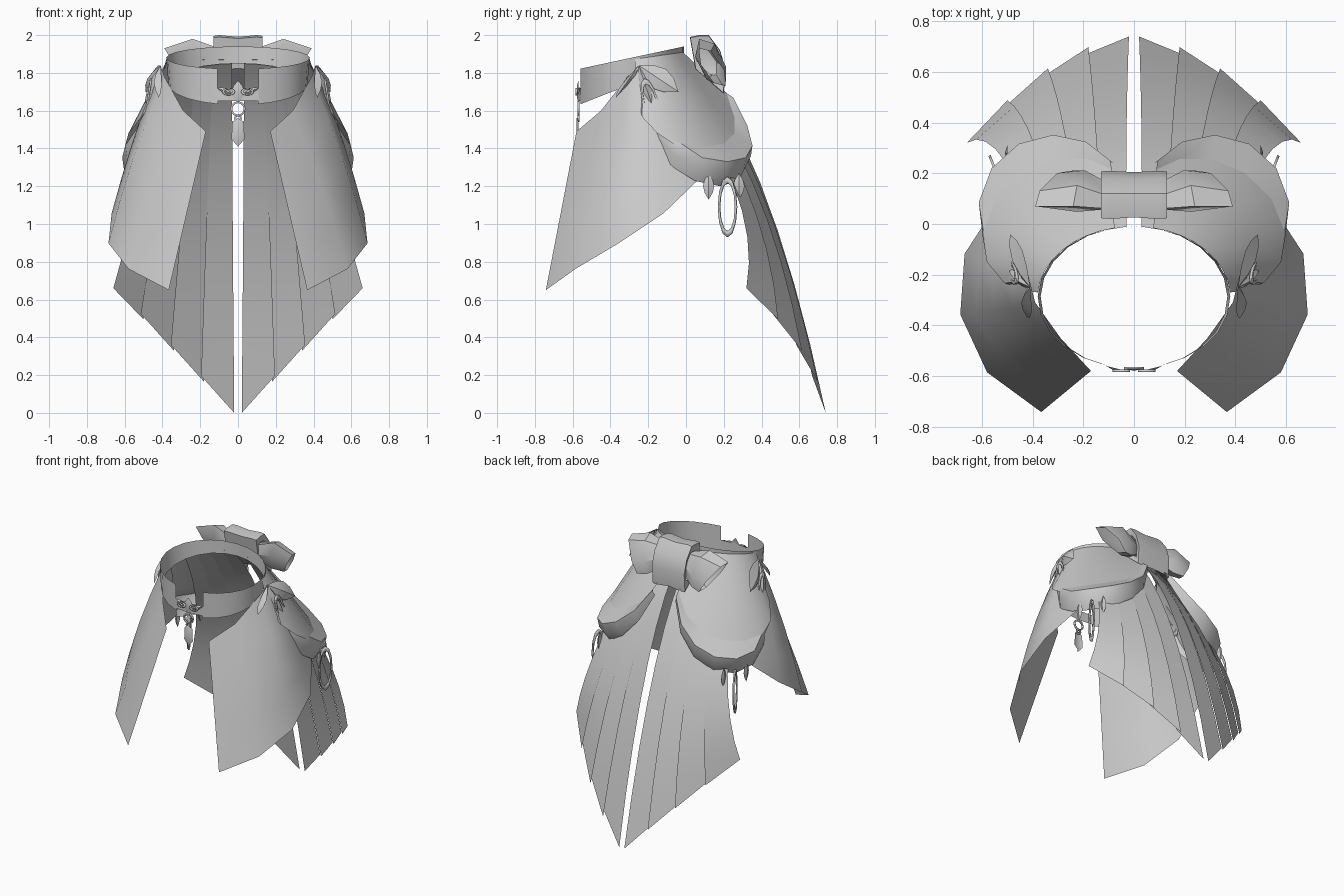
import bpy, bmesh
from math import sin, cos, pi, tau, radians
from mathutils import Vector

cube = bpy.data.objects.get("Cube")
if cube:
    bpy.data.objects.remove(cube)

grey = bpy.data.materials.new("soft_grey")
grey.use_nodes = True
colour = (.6, .6, .6, 1)
grey.diffuse_color = colour
grey.node_tree.nodes["Principled BSDF"].inputs["Base Color"].default_value = colour
made = []


def vec(x, y, z):
    return Vector((x, y, z))


def spread(start, end, count):
    """Evenly spaced values, both ends included."""
    return [start + (end - start) * i / (count - 1) for i in range(count)]


def sheet(name, rows, loop=False, thickness=0, mirror=True):
    """Skin a grid of points, given row by row, and mirror it to the other side."""
    bm = bmesh.new()
    grid = [[bm.verts.new(point) for point in row] for row in rows]
    for upper_row, lower_row in zip(grid, grid[1:]):
        count = len(upper_row)
        for i in range(count if loop else count - 1):
            j = (i + 1) % count
            bm.faces.new((upper_row[i], upper_row[j], lower_row[j], lower_row[i]))
    bmesh.ops.remove_doubles(bm, verts=bm.verts, dist=.001)
    bmesh.ops.recalc_face_normals(bm, faces=bm.faces)
    mesh = bpy.data.meshes.new(name)
    bm.to_mesh(mesh)
    bm.free()
    mesh.materials.append(grey)
    obj = bpy.data.objects.new(name, mesh)
    bpy.context.collection.objects.link(obj)
    if mirror:
        obj.modifiers.new("Mirror", 'MIRROR')
    if thickness:
        solid = obj.modifiers.new("Solidify", 'SOLIDIFY')
        solid.thickness = thickness
        solid.offset = 0
    made.append(obj)


def ellipse(centre, u, v, count):
    """Closed outline spanned by the half axes u and v."""
    return [centre + u * cos(tau * i / count) + v * sin(tau * i / count) for i in range(count)]


def ring(name, centre, u, v, inner=.75, mirror=True):
    """Flat ring with a little thickness."""
    outlines = [ellipse(centre, u * scale, v * scale, 12) for scale in (1, inner)]
    sheet(name, outlines, loop=True, thickness=.01, mirror=mirror)


def leaf(name, base, tip, side, lift, mirror=True):
    """Pointed leaf with a raised centre crease."""
    rows = []
    for t in spread(0, 1, 5):
        middle = base.lerp(tip, t)
        width = sin(pi * t)
        rows.append([middle - side * width, middle + lift * width, middle + side * width])
    sheet(name, rows, mirror=mirror)


def waist(angle, base, slope, flare=1):
    """Point on the waistline; the angle runs from the back to the front."""
    return vec(.38 * flare * sin(angle), .28 * cos(angle) - .29, base + slope * cos(angle))


def through(start, middle, end, t):
    """Parabola from start to end, passing close to middle on its way."""
    control = middle * 2 - (start + end) / 2
    control = control.lerp(middle, .4)
    return start.lerp(control, t).lerp(control.lerp(end, t), t)


# Waist belt, lower and narrower where it meets the clasp
around = spread(0, 2.85, 12)
sheet("waist_belt", [[waist(a, 1.88, .06) for a in around],
                     [waist(a, 1.74, .11, .97) for a in around]])
sheet("belt_front_bridge", [[waist(a, z, 0) for a in (2.85, pi)] for z in (1.72, 1.65)])


# Pleated train: every pleat tucks its outer edge beneath the next one
def train_edge(k, tuck):
    top = waist(.08 + .26 * k, 1.87, 0)
    middle = vec(.03 + .12 * k, .4 - .007 * k * k, 1.29 - .02 * k)
    tip = vec(.02 + .16 * k, .74 - .021 * k * (k + 1), .165 * k)
    return [through(top, middle, tip, t) + tuck * t for t in spread(0, 1, 9)]


flat, tucked = Vector(), vec(.015, -.03, .03)
for k in range(4):
    sheet("train_pleat", [train_edge(k, flat), train_edge(k + 1, tucked if k < 3 else flat)])

# Hip panels hanging at the front and sides
panel_top = [vec(.17, -.58, 1.49), vec(.29, -.45, 1.6), vec(.39, -.31, 1.78),
             vec(.41, -.23, 1.84), vec(.43, -.15, 1.7)]
panel_hem = []
for k in range(5):
    angle, reach = k / 2 - 1.28, .545 - .025 * k
    panel_hem.append(vec(.21 + reach * cos(angle), reach * sin(angle) - .22,
                         .65 + .1 * k + .012 * k * k))
panel = []
for t in spread(0, 1, 5):
    row = []
    for k, (top, hem) in enumerate(zip(panel_top, panel_hem)):
        bulge = .02 * sin(pi * t) * sin(pi * k / 4)
        row.append(top.lerp(hem, t) + vec(bulge, -bulge / 2, 0))
    panel.append(row)
sheet("hip_panel", panel)

# Draped swag: a rounded roll hanging from the bow to the hip
inner, crest, cuff, under = [], [], [], []
for t in spread(0, 1, 9):
    angle, swell = 2.1 - 3 * t, sin(pi * t)
    reach = .29 + .1 * swell
    sag = 1.33 + .34 * (2 * t - 1) ** 2
    point = vec(.24 + reach * cos(angle), reach * sin(angle), sag)
    width = .3 + .7 * swell
    crest.append(point)
    inner.append(point + vec(-.02, -.12, .08) * width)
    cuff.append(point + vec(-.01, -.01, -.07) * width)
    under.append(point + vec(-.04, -.04, -.13) * width)
sheet("swag_roll", [inner, crest, cuff, under])

# Overskirt between the waistline and the swag
yoke = [waist(a, 1.87, .04) for a in spread(.2, 1.5, 9)]
fold = [a.lerp(b, .5) + vec(.01, 0, 0) for a, b in zip(yoke, inner)]
sheet("overskirt", [yoke, fold, inner])

# Bow knot wrapped over the loops
profile = [(.02, 1.99), (.07, 2), (.12, 2), (.18, 1.92), (.21, 1.82), (.2, 1.69), (.05, 1.82)]
heart = vec(0, .12, 1.86)
knot = []
for x, pinch in ((0, .06), (.1, 0), (.13, .03), (.12, .4)):
    knot.append([vec(0, y, z).lerp(heart, pinch) + vec(x, 0, 0) for y, z in profile])
sheet("bow_knot", knot, loop=True)

# Bow loops: hollow, closed inside the knot, flaring to a slanted open end
sheet("bow_loop", [
    [heart + vec(.08, 0, 0)] * 6,
    ellipse(vec(.1, .11, 1.86), vec(0, -.05, .07), vec(0, .03, .04), 6),
    ellipse(vec(.21, .13, 1.86), vec(.03, -.06, .12), vec(0, .06, .04), 6),
    ellipse(vec(.32, .14, 1.83), vec(.07, -.07, .1), vec(.02, .03, .04), 6),
], loop=True)

# Hip ornament: leaves and a slender loop fanning from one point
root, lift = vec(.41, -.25, 1.84), vec(.03, 0, 0)
leaf("hip_leaf_front", root, vec(.42, -.37, 1.67), vec(.01, .04, .03), lift)
leaf("hip_leaf_back", root, vec(.49, -.04, 1.7), vec(.01, -.04, -.05), lift)
leaf("hip_leaf_middle", root, vec(.49, -.17, 1.6), vec(0, .03, .01), lift)
ring("hip_loop", vec(.48, -.19, 1.65), vec(.02, .03, -.12), vec(0, .04, .01))

# Ornaments dangling from the swag
ring("swag_teardrop", vec(.55, .22, 1.09), vec(0, 0, .16), vec(.02, .05, 0), .8)
for name, x, y in (("swag_drop_front", .57, .12), ("swag_drop_back", .5, .28)):
    leaf(name, vec(x, y, 1.27), vec(x, y, 1.13), vec(0, .03, 0), vec(.01, 0, 0))

# Front clasp with its ring and pendant
front = vec(0, -.57, 0)
up, across, forward = vec(0, 0, 1), vec(1, 0, 0), vec(0, -.01, 0)
leaf("clasp_centre", front + up * 1.76, front + up * 1.64, across * .035, forward, mirror=False)
ring("clasp_scroll", front + vec(.05, -.01, 1.7), across * .035, up * .02, .6)
leaf("clasp_wing", front + vec(.03, -.01, 1.69), front + vec(.11, .01, 1.72), up * .015, forward)
ring("clasp_ring", front + up * 1.61, across * .04, up * .04, mirror=False)
ring("pendant_link", front + up * 1.56, across * .02, up * .02, .5, mirror=False)
pendant = [(0, 1.56), (.03, 1.54), (.035, 1.45), (0, 1.41)]
sheet("pendant", [[front + vec(x * edge, 0, z) + forward * (1 - edge) for x, z in pendant]
                  for edge in (0, 1)])

# Smooth cloth with crisp folds
bpy.ops.object.select_all(action='DESELECT')
for obj in made:
    obj.select_set(True)
bpy.context.view_layer.objects.active = made[0]
bpy.ops.object.shade_smooth_by_angle(angle=radians(35))
